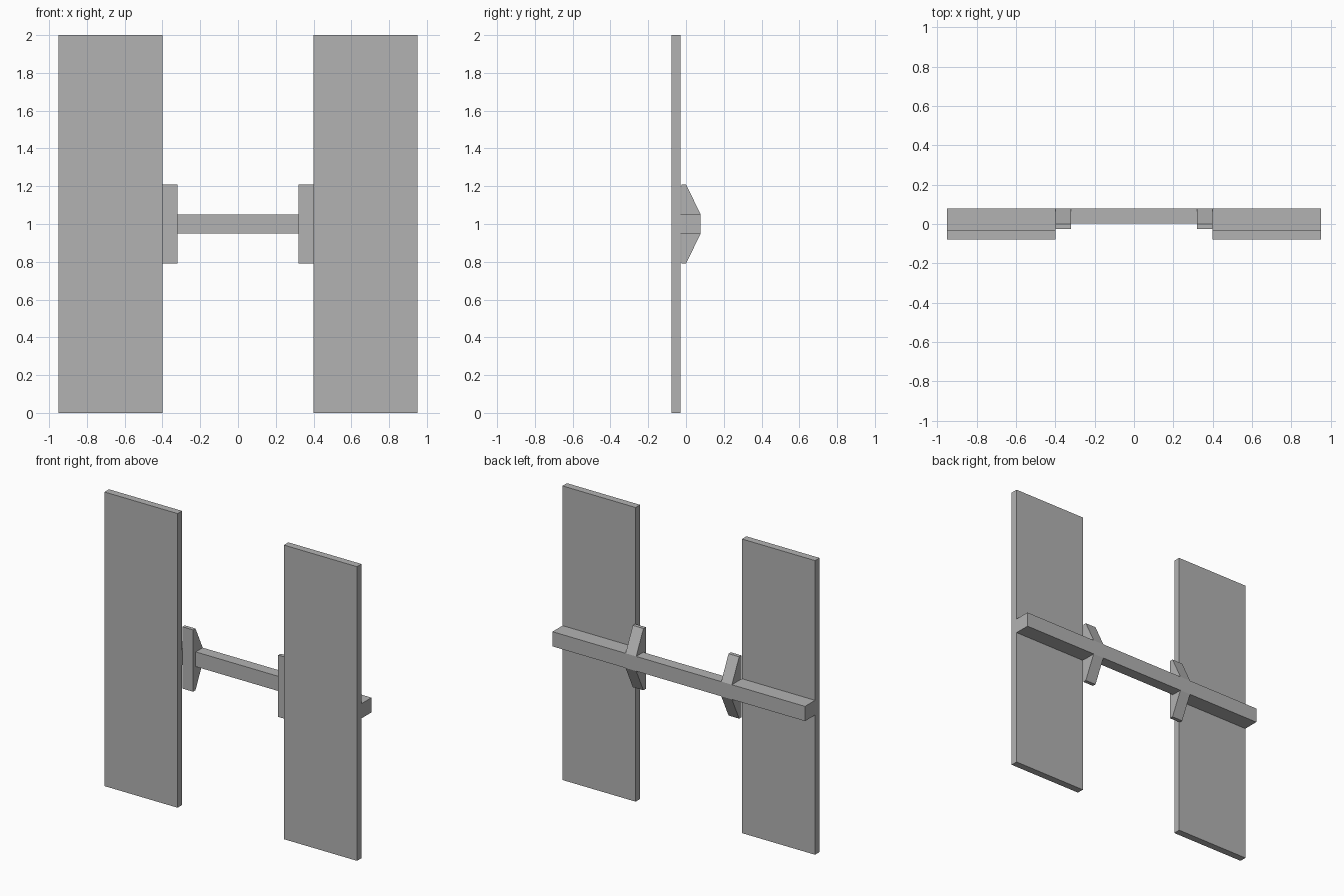
import bpy
import bmesh

cube = bpy.data.objects.get("Cube")
if cube:
    bpy.data.objects.remove(cube, do_unlink=True)

grey = bpy.data.materials.new("plain grey")
grey.use_nodes = True
colour = (0.45, 0.45, 0.45, 1)
grey.diffuse_color = colour
grey.node_tree.nodes["Principled BSDF"].inputs["Base Color"].default_value = colour


def extrude_x(name, profile, x0, x1):
    """Extrude a closed (y, z) profile from x0 to x1."""
    bm = bmesh.new()
    face = bm.faces.new([bm.verts.new((x0, y, z)) for y, z in profile])
    result = bmesh.ops.extrude_face_region(bm, geom=[face])
    moved = [v for v in result["geom"] if isinstance(v, bmesh.types.BMVert)]
    bmesh.ops.translate(bm, verts=moved, vec=(x1 - x0, 0, 0))
    bmesh.ops.recalc_face_normals(bm, faces=bm.faces)
    mesh = bpy.data.meshes.new(name)
    bm.to_mesh(mesh)
    bm.free()
    mesh.materials.append(grey)
    obj = bpy.data.objects.new(name, mesh)
    bpy.context.collection.objects.link(obj)
    return obj


def box(name, x0, x1, y0, y1, z0, z1):
    return extrude_x(name, [(y0, z0), (y1, z0), (y1, z1), (y0, z1)], x0, x1)


BACK, PANEL_BACK = 0.078, -0.03
BAR_LOW, BAR_HIGH = 0.95, 1.05
INNER, OUTER, BRACKET = 0.4, 0.95, 0.32

# Thin bar joining the two brackets
box("centre_bar", -BRACKET, BRACKET, 0.003, BACK, BAR_LOW, BAR_HIGH)

# Tapered bracket outline, wide at the front and as tall as the bar at the back
bracket_profile = [(-0.025, 0.79), (0, 0.79), (BACK, BAR_LOW),
                   (BACK, BAR_HIGH), (0, 1.21), (-0.025, 1.21)]

# Panel, its backing bar and its bracket on each side
for side, s in (("left", 1), ("right", -1)):
    box(side + "_panel", s * INNER, s * OUTER, -0.078, PANEL_BACK, 0, 2)
    box(side + "_backing_bar", s * INNER, s * OUTER, PANEL_BACK, BACK, BAR_LOW, BAR_HIGH)
    extrude_x(side + "_bracket", bracket_profile, s * BRACKET, s * INNER)
